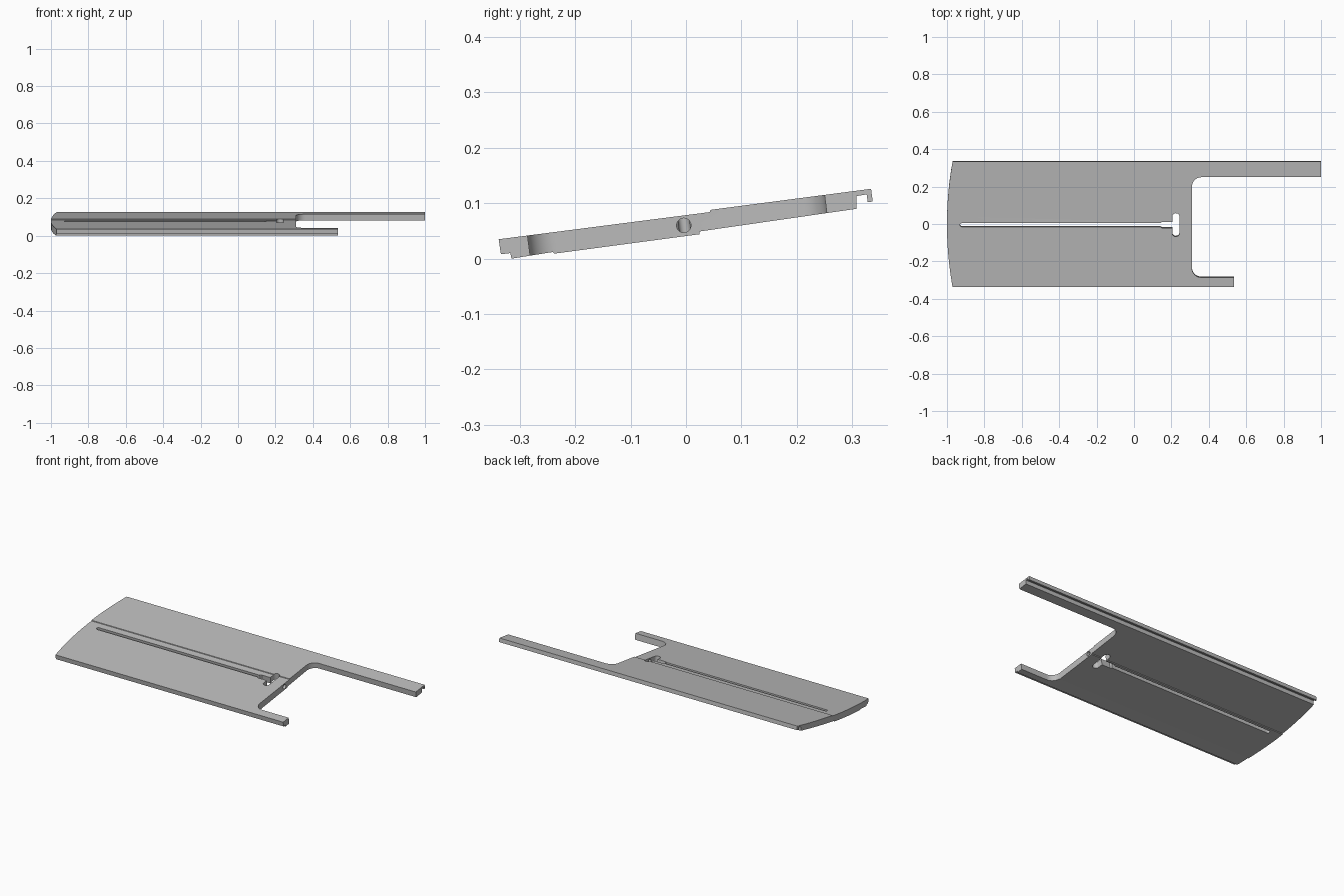
import bpy, bmesh
from math import sin, cos, pi, radians
from mathutils import Matrix, Vector

if "Cube" in bpy.data.objects:
    bpy.data.objects.remove(bpy.data.objects["Cube"], do_unlink=True)

TILT = Matrix.Translation((0, 0, 0.06)) @ Matrix.Rotation(radians(7.4), 4, 'X')

grey = bpy.data.materials.new("plain grey")
grey.use_nodes = True
colour = (0.5, 0.5, 0.5, 1)
grey.diffuse_color = colour
grey.node_tree.nodes["Principled BSDF"].inputs["Base Color"].default_value = colour


def prism(name, points, sweep, matrix=Matrix()):
    """Solid made by moving a flat outline along a vector."""
    bm = bmesh.new()
    face = bm.faces.new([bm.verts.new(p) for p in points])
    moved = bmesh.ops.extrude_face_region(bm, geom=[face])["geom"]
    bmesh.ops.translate(bm, vec=sweep, verts=[v for v in moved if isinstance(v, bmesh.types.BMVert)])
    bmesh.ops.recalc_face_normals(bm, faces=bm.faces)
    bm.transform(matrix)
    mesh = bpy.data.meshes.new(name)
    bm.to_mesh(mesh)
    bm.free()
    mesh.materials.append(grey)
    obj = bpy.data.objects.new(name, mesh)
    bpy.context.collection.objects.link(obj)
    return obj


def upright(name, outline):
    """Plan outline swept square to the tilted plate."""
    return prism(name, [(x, y, -0.2) for x, y in outline], Vector((0, 0, 0.4)), TILT)


def arc(x, y, r, start, end, steps=12):
    angles = [radians(start + (end - start) * i / steps) for i in range(steps + 1)]
    return [(x + r * cos(a), y + r * sin(a)) for a in angles]


def cut(target, tool, operation='DIFFERENCE'):
    mod = target.modifiers.new(tool.name, 'BOOLEAN')
    mod.object, mod.operation, mod.solver = tool, operation, 'EXACT'
    bpy.ops.object.select_all(action='DESELECT')
    bpy.context.view_layer.objects.active = target
    target.select_set(True)
    bpy.ops.object.modifier_apply(modifier=mod.name)
    bpy.data.objects.remove(tool, do_unlink=True)


# Cross-section: overlapping halves, hooked back edge and notched front edge
section = [(-0.338, 0.035), (-0.334, 0.008), (-0.317, 0.010), (-0.315, 0.0),
           (-0.24, 0.012), (-0.238, 0.009), (0.024, 0.044), (0.024, 0.049),
           (0.308, 0.09), (0.308, 0.113), (0.326, 0.116), (0.328, 0.102),
           (0.337, 0.103), (0.334, 0.126), (0.044, 0.088), (0.043, 0.084)]
plate = prism("slotted_plate", [(-1.1, y, z) for y, z in section], Vector((2.2, 0, 0)))

# Plan outline: bowed end, long back rail, short front rail, rounded inner corners
half, bow = 0.36, 0.034
end_curve = [(-1 + bow * (t / 12) ** 2, half * t / 12) for t in range(12, -13, -1)]
outline = (end_curve + [(0.535, -half), (0.535, -0.286)]
           + arc(0.36, -0.236, 0.05, 270, 180)
           + arc(0.36, 0.205, 0.05, 180, 90)
           + [(1.0, 0.255), (1.0, half)])
cut(plate, upright("plan_cutter", outline), 'INTERSECT')

# Long slot with a wider throat and a cross slot
mid = -0.003
cut(plate, upright("slot_cutter", arc(-0.92, mid, 0.01, 90, 270)
                   + [(0.22, mid - 0.01), (0.22, mid + 0.01)]))
cut(plate, upright("throat_cutter", [(0.14, mid - 0.01), (0.15, mid - 0.017), (0.22, mid - 0.017),
                                     (0.22, mid + 0.017), (0.15, mid + 0.017), (0.14, mid + 0.01)]))
cut(plate, upright("cross_cutter", arc(0.224, 0.042, 0.019, 0, 180)
                   + arc(0.224, -0.047, 0.019, 180, 360)))

# Round bore from the inner edge into the cross slot
bore = [(0.22, y, z) for y, z in arc(-0.004, 0.06, 0.013, 0, 350, 35)]
cut(plate, prism("bore_cutter", bore, Vector((0.15, 0, 0))))

bpy.ops.object.shade_smooth_by_angle(angle=radians(30))
